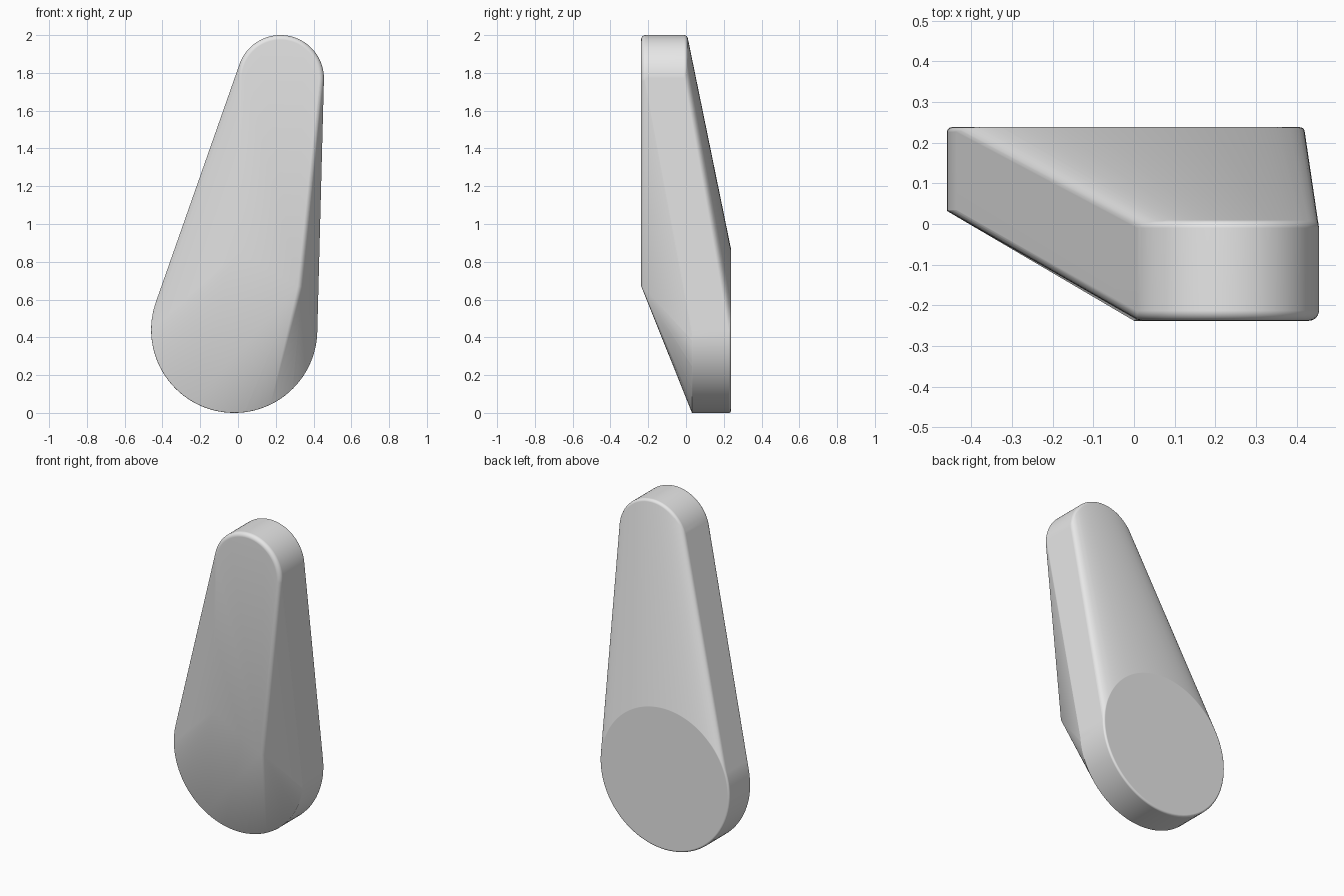
import bpy
import bmesh
from math import sin, cos, pi, radians

cube = bpy.data.objects.get("Cube")
if cube:
    bpy.data.objects.remove(cube)

SEGMENTS = 96
STEPS = 6


def rounded_disc(bm, cx, cz, radius, front, back, front_round, back_round):
    """Add the rings of a disc whose axis is y, with rounded rims."""
    rings = []
    for y, rim, sign in ((front, front_round, 1), (back, back_round, -1)):
        for i in range(STEPS + 1):
            a = i / STEPS * pi / 2
            rings.append((radius - rim * (1 - sin(a)), y + sign * rim * (1 - cos(a))))
    for r, y in rings:
        for i in range(SEGMENTS):
            a = 2 * pi * i / SEGMENTS
            bm.verts.new((cx + r * cos(a), y, cz + r * sin(a)))


bm = bmesh.new()
# Large lower end, set back
rounded_disc(bm, -0.02, 0.44, 0.44, 0.03, 0.238, 0.005, 0.012)
# Small upper end, set forward
rounded_disc(bm, 0.225, 1.77, 0.23, -0.238, 0.01, 0.025, 0.02)
# Lower corners of the flat front face
for corner in ((0.0, -0.238, 0.85), (0.315, -0.238, 0.672), (0.34, -0.228, 0.665)):
    bm.verts.new(corner)

# Skin everything as one taut body
bmesh.ops.remove_doubles(bm, verts=bm.verts, dist=0.0005)
hull = bmesh.ops.convex_hull(bm, input=bm.verts)
loose = {v for v in hull["geom_interior"] + hull["geom_unused"]
         if isinstance(v, bmesh.types.BMVert) and not v.link_faces}
bmesh.ops.delete(bm, geom=list(loose), context="VERTS")
bmesh.ops.dissolve_limit(bm, angle_limit=radians(0.3), verts=bm.verts, edges=bm.edges)
bmesh.ops.recalc_face_normals(bm, faces=bm.faces)

mesh = bpy.data.meshes.new("tapered_body")
bm.to_mesh(mesh)
bm.free()
body = bpy.data.objects.new("tapered_body", mesh)
bpy.context.collection.objects.link(body)

# Plain grey finish
grey = bpy.data.materials.new("light_grey")
grey.use_nodes = True
colour = (0.8, 0.8, 0.8, 1)
grey.diffuse_color = colour
grey.node_tree.nodes["Principled BSDF"].inputs["Base Color"].default_value = colour
mesh.materials.append(grey)

# Soft curves, crisp front edges
bpy.ops.object.select_all(action="DESELECT")
body.select_set(True)
bpy.context.view_layer.objects.active = body
bpy.ops.object.shade_smooth_by_angle(angle=radians(20))
weighted = body.modifiers.new("flat_faces", "WEIGHTED_NORMAL")
weighted.keep_sharp = True
